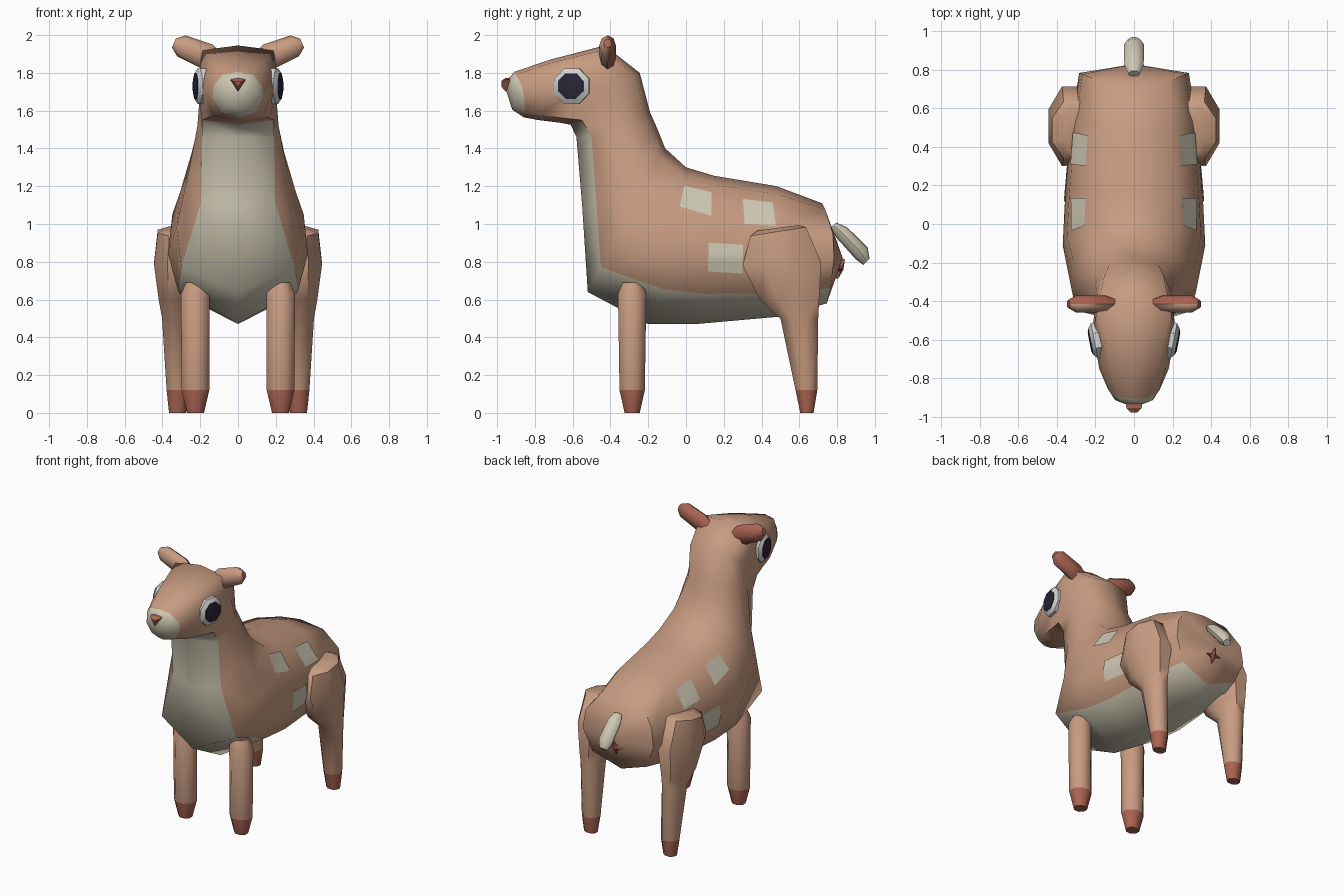
import bpy, bmesh, math
from mathutils import Vector
from mathutils.bvhtree import BVHTree

cube = bpy.data.objects.get("Cube")
if cube:
    bpy.data.objects.remove(cube, do_unlink=True)


def material(name, rgb):
    m = bpy.data.materials.new(name)
    m.use_nodes = True
    m.diffuse_color = (*rgb, 1)
    m.node_tree.nodes["Principled BSDF"].inputs["Base Color"].default_value = (*rgb, 1)
    return m


BROWN = material("tan_brown", (0.58, 0.33, 0.22))
CREAM = material("cream", (0.62, 0.58, 0.45))
RUST = material("rust_red", (0.40, 0.125, 0.085))
WHITE = material("eye_white", (0.66, 0.66, 0.66))
NAVY = material("pupil_navy", (0.022, 0.019, 0.036))


def finish(bm, name, mats, angle=50, recalc=True):
    if recalc:
        bmesh.ops.recalc_face_normals(bm, faces=bm.faces)
    me = bpy.data.meshes.new(name)
    bm.to_mesh(me)
    bm.free()
    for m in mats:
        me.materials.append(m)
    ob = bpy.data.objects.new(name, me)
    bpy.context.collection.objects.link(ob)
    bpy.ops.object.select_all(action='DESELECT')
    ob.select_set(True)
    bpy.context.view_layer.objects.active = ob
    bpy.ops.object.shade_smooth_by_angle(angle=math.radians(angle))
    return ob


def loft(rings, rule=lambda i, j: 0, start=None, end=None):
    """Skin a list of rings; cap with a pole point or a flat face.
    rule(i, j) gives the material of segment j after ring i (-1 = start cap)."""
    bm = bmesh.new()
    vs = [[bm.verts.new(p) for p in r] for r in rings]
    n = len(rings[0])
    for i in range(len(vs) - 1):
        for j in range(n):
            k = (j + 1) % n
            f = bm.faces.new((vs[i][j], vs[i][k], vs[i + 1][k], vs[i + 1][j]))
            f.material_index = rule(i, j)
    for ring, pole, i in ((vs[0], start, -1), (vs[-1], end, len(vs) - 1)):
        if pole is None:
            bm.faces.new(ring).material_index = rule(i, 0)
        else:
            p = bm.verts.new(pole)
            for j in range(n):
                bm.faces.new((ring[j], ring[(j + 1) % n], p)).material_index = rule(i, j)
    bmesh.ops.recalc_face_normals(bm, faces=bm.faces)
    return bm


def oval(c, u, v, n=8, turn=0.0):
    c, u, v = Vector(c), Vector(u), Vector(v)
    return [c + u * math.cos(a) + v * math.sin(a)
            for a in (math.tau * (j + turn) / n for j in range(n))]


# Body, neck and head: one skin from rump to muzzle
def section(top, bottom, w, edge, k=0.6, bulge=0.0):
    t, b = Vector((0, *top)), Vector((0, *bottom))

    def side(x, f, push):
        p = t.lerp(b, f)
        return Vector((x, p.y + push, p.z))
    half = [t, side(k * w, 0.06, bulge * 0.3), side(0.94 * w, 0.3, bulge),
            side(w, 0.55, bulge), Vector(edge), b]
    return half + [Vector((-p.x, p.y, p.z)) for p in half[4:0:-1]]


sections = [
    section((0.72, 1.11), (0.745, 0.58), 0.285, (0.22, 0.765, 0.66), 0.6, 0.05),
    section((0.48, 1.20), (0.50, 0.51), 0.33, (0.28, 0.50, 0.635)),
    section((0.15, 1.255), (0.05, 0.47), 0.36, (0.31, 0.10, 0.63)),
    section((0.00, 1.30), (-0.20, 0.47), 0.37, (0.32, -0.12, 0.655)),
    section((-0.11, 1.40), (-0.52, 0.64), 0.325, (0.30, -0.45, 0.77)),
    section((-0.15, 1.50), (-0.55, 1.10), 0.26, (0.195, -0.475, 1.12)),
    section((-0.19, 1.59), (-0.58, 1.46), 0.215, (0.19, -0.50, 1.46)),
    section((-0.245, 1.80), (-0.61, 1.525), 0.205, (0.19, -0.55, 1.55), 0.75),
    section((-0.43, 1.945), (-0.66, 1.535), 0.215, (0.165, -0.645, 1.56), 0.88),
    section((-0.72, 1.87), (-0.78, 1.55), 0.18, (0.135, -0.775, 1.575), 0.72),
    section((-0.91, 1.805), (-0.86, 1.565), 0.135, (0.09, -0.855, 1.59), 0.6, 0.025),
    section((-0.935, 1.775), (-0.92, 1.605), 0.10, (0.06, -0.91, 1.62), 0.6, 0.015),
]


def body_colour(i, j):
    belly = 0 <= i < 7 and j in (4, 5)
    return 1 if belly or i >= 10 else 0


body_bm = loft(sections, body_colour, (0, 0.83, 0.82), (0, -0.95, 1.70))
body_tree = BVHTree.FromBMesh(body_bm)
finish(body_bm, "body", [BROWN, CREAM], 60)


# Flank spots: thin patches laid on the body
def spot(name, corners, s, n=6):
    a, b, c, d = (Vector(p) for p in corners)
    bm = bmesh.new()
    grid = []
    for i in range(n + 1):
        row = []
        for j in range(n + 1):
            q = a.lerp(b, i / n).lerp(d.lerp(c, i / n), j / n)
            hit, nor, _, _ = body_tree.ray_cast(Vector((s * 2, q.x, q.y)), Vector((-s, 0, 0)))
            if nor.x * s < 0:
                nor = -nor
            row.append(bm.verts.new(hit + nor * 0.006))
        grid.append(row)
    for i in range(n):
        for j in range(n):
            f = bm.faces.new((grid[i][j], grid[i + 1][j], grid[i + 1][j + 1], grid[i][j + 1]))
            f.normal_update()
            if f.normal.x * s < 0:
                f.normal_flip()
    finish(bm, name, [CREAM], recalc=False)


SPOTS = {
    "shoulder_spot": [(-0.01, 1.20), (0.135, 1.165), (0.135, 1.04), (-0.035, 1.09)],
    "rump_spot": [(0.30, 1.13), (0.46, 1.11), (0.475, 0.99), (0.31, 1.00)],
    "flank_spot": [(0.12, 0.90), (0.30, 0.89), (0.30, 0.74), (0.115, 0.75)],
}

# Leg sections: z, y range, x range, backward tilt of the ring
FRONT_LEG = [
    (0.0, -0.325, -0.245, 0.18, 0.27, 0),
    (0.12, -0.352, -0.218, 0.152, 0.298, 0),
    (0.63, -0.36, -0.21, 0.15, 0.302, 0),
    (0.69, -0.335, -0.23, 0.18, 0.275, 0),
]
HIND_LEG = [
    (0.0, 0.605, 0.675, 0.275, 0.365, 0),
    (0.12, 0.58, 0.695, 0.26, 0.378, 0),
    (0.50, 0.50, 0.70, 0.255, 0.402, 0),
    (0.60, 0.39, 0.705, 0.24, 0.42, 0),
    (0.79, 0.30, 0.715, 0.20, 0.445, 0.02),
    (0.96, 0.34, 0.635, 0.22, 0.425, 0.05),
    (0.98, 0.38, 0.60, 0.26, 0.37, 0.03),
]


def leg(name, rows, s):
    r = 0.5 / math.cos(math.pi / 8)
    rings = [oval((s * (x0 + x1) / 2, (y0 + y1) / 2, z),
                  (s * (x1 - x0) * r, 0, 0), (0, (y1 - y0) * r, tilt / 2), 8, 0.5)
             for z, y0, y1, x0, x1, tilt in rows]
    finish(loft(rings, lambda i, j: 1 if i < 1 else 0), name, [BROWN, RUST], 50)


# Ear sections: centre x, centre z, half width, half thickness
EAR = [(0.09, 1.86, 0.035, 0.03), (0.16, 1.885, 0.07, 0.045),
       (0.30, 1.943, 0.06, 0.045), (0.34, 1.957, 0.025, 0.022)]


def ear(name, s):
    rings = [oval((s * x, -0.415, z), (-s * 0.37 * a, 0, 0.93 * a), (0, b, 0))
             for x, z, a, b in EAR]
    bm = loft(rings)
    for f in bm.faces:
        if f.normal.y < -0.3:
            f.material_index = 1
    finish(bm, name, [RUST, BROWN], 50)


# Eye: bevelled white disc with a raised dark pupil
def eye(side, s):
    tilt = math.radians(11)
    out = Vector((s * math.cos(tilt), -math.sin(tilt), 0))
    along = Vector((s * math.sin(tilt), math.cos(tilt), 0))
    c = Vector((s * 0.198, -0.605, 1.73))

    def disc(name, mat, steps):
        rings = [oval(c + out * d, along * r, (0, 0, r), 8, 0.5) for d, r in steps]
        finish(loft(rings), name, [mat], 35)
    disc(side + "_eye_white", WHITE, [(-0.03, 0.102), (0.008, 0.102), (0.026, 0.075)])
    disc(side + "_pupil", NAVY, [(0.015, 0.073), (0.029, 0.073), (0.034, 0.05)])


for side, s in (("left", 1), ("right", -1)):
    leg(side + "_front_leg", FRONT_LEG, s)
    leg(side + "_hind_leg", HIND_LEG, s)
    ear(side + "_ear", s)
    eye(side, s)
    for spot_name, corners in SPOTS.items():
        spot(side + "_" + spot_name, corners, s)

# Nose: small downward-pointing wedge
nose = [[Vector((x * k, y, 1.745 + z * k)) for x, z in
         ((-0.042, 0.02), (0, 0.03), (0.042, 0.02), (0, -0.045))]
        for y, k in ((-0.92, 1.0), (-0.955, 0.95), (-0.978, 0.4))]
finish(loft(nose), "nose", [RUST], 30)

# Tail: short drooping tube (centre y, centre z, half depth, half width)
TAIL = [(0.78, 0.992, 0.022, 0.03), (0.825, 0.955, 0.04, 0.05),
        (0.93, 0.845, 0.045, 0.053), (0.955, 0.80, 0.024, 0.03)]
tail = [oval((0, y, z), (0, 0.7 * a, 0.7 * a), (b, 0, 0)) for y, z, a, b in TAIL]
finish(loft(tail), "tail", [CREAM], 50)

# Small four-pointed star under the tail
normal, up = Vector((0, 0.943, -0.333)), Vector((0, 0.333, 0.943))
star = []
for depth in (-0.02, 0.012):
    c = Vector((0, 0.812, 0.765)) + normal * depth
    star.append([c + (Vector((1, 0, 0)) * math.cos(a) + up * math.sin(a)) * r
                 for a, r in ((math.tau * j / 8, 0.02 if j % 2 else 0.055) for j in range(8))])
finish(loft(star, end=Vector((0, 0.812, 0.765)) + normal * 0.022), "rear_star", [RUST], 30)
